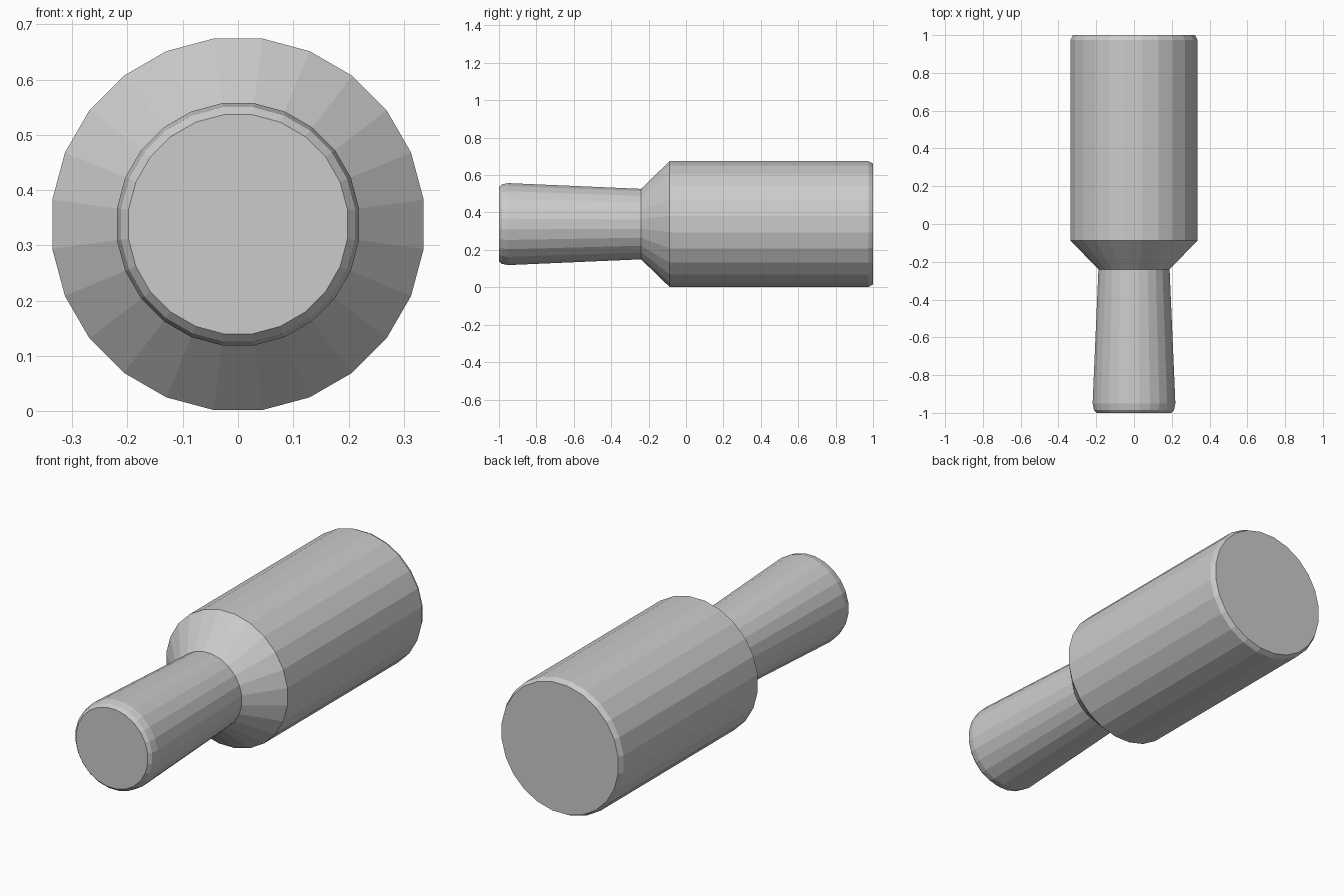
import bpy, bmesh
from math import sin, cos, pi

if "Cube" in bpy.data.objects:
    bpy.data.objects.remove(bpy.data.objects["Cube"])

SIDES = 24
AXIS_Z = 0.338


def lathe(name, profile):
    """Revolve (y, radius) points round the horizontal axis, capping both ends."""
    bm = bmesh.new()
    rings = []
    for y, r in profile:
        ring = []
        for i in range(SIDES):
            a = 2 * pi * (i + 0.5) / SIDES
            ring.append(bm.verts.new((r * cos(a), y, AXIS_Z + r * sin(a))))
        rings.append(ring)
    for lower, upper in zip(rings, rings[1:]):
        for i in range(SIDES):
            j = (i + 1) % SIDES
            bm.faces.new((lower[i], lower[j], upper[j], upper[i]))
    bm.faces.new(rings[0])
    bm.faces.new(rings[-1])
    bmesh.ops.recalc_face_normals(bm, faces=bm.faces)
    mesh = bpy.data.meshes.new(name)
    bm.to_mesh(mesh)
    bm.free()
    obj = bpy.data.objects.new(name, mesh)
    bpy.context.collection.objects.link(obj)
    return obj


# One solid: flared narrow stem, conical shoulder, wide barrel with eased rim
lathe("stepped_cylinder", [
    (-1.00, 0.200),
    (-0.985, 0.214),
    (-0.95, 0.221),
    (-0.24, 0.190),
    (-0.088, 0.339),
    (0.975, 0.339),
    (1.00, 0.326),
])
